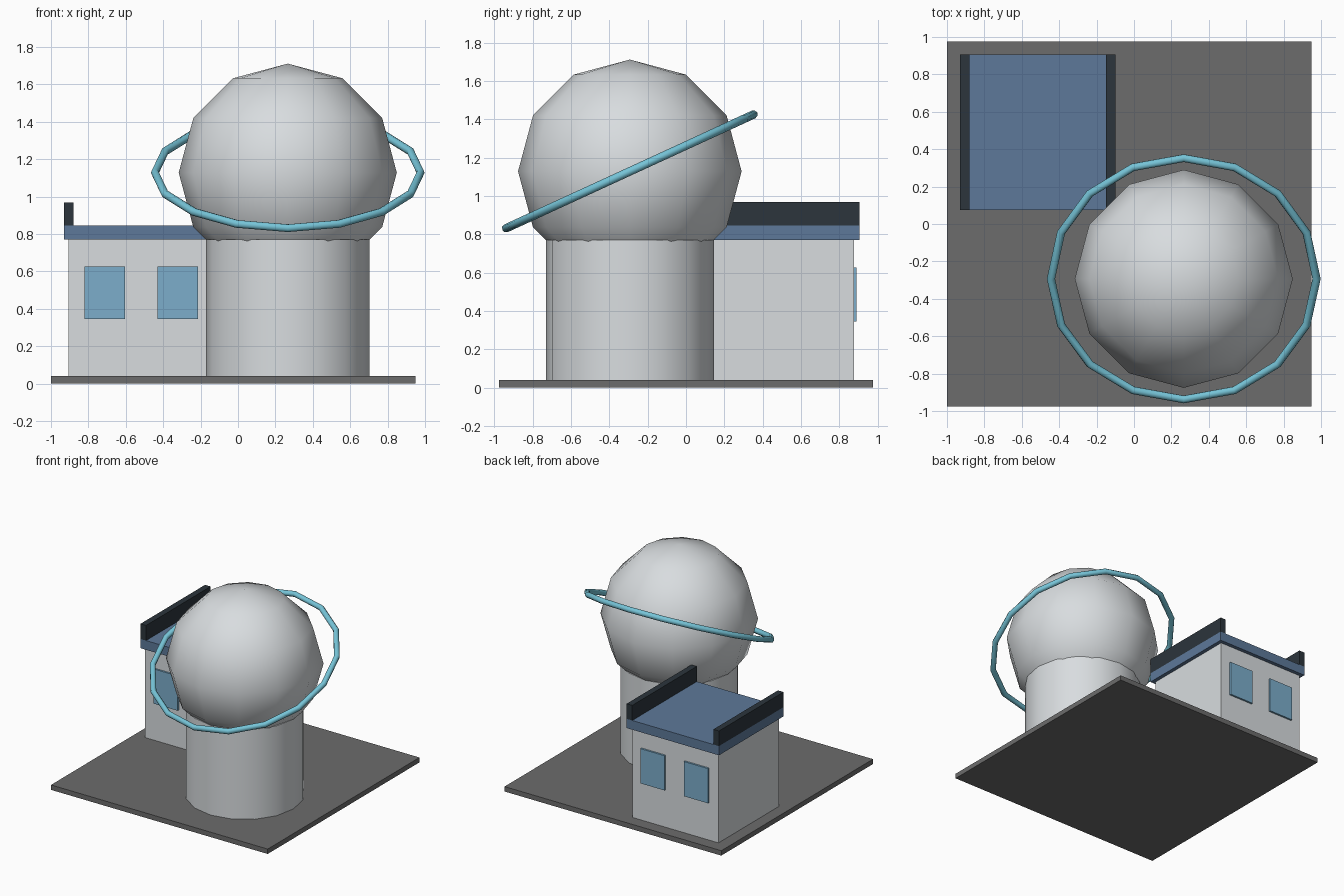
import bpy
import math
from mathutils import Matrix

if "Cube" in bpy.data.objects:
    bpy.data.objects.remove(bpy.data.objects["Cube"])


def material(name, rgb):
    mat = bpy.data.materials.new(name)
    mat.use_nodes = True
    mat.diffuse_color = (*rgb, 1)
    mat.node_tree.nodes["Principled BSDF"].inputs["Base Color"].default_value = (*rgb, 1)
    return mat


WALL = material("pale grey wall", (0.69, 0.72, 0.74))
GROUND = material("dark grey paving", (0.15, 0.15, 0.15))
ROOF = material("slate blue roof", (0.11, 0.19, 0.32))
TRIM = material("charcoal trim", (0.025, 0.035, 0.045))
GLASS = material("blue glass", (0.20, 0.42, 0.60))
RING = material("light cyan ring", (0.18, 0.55, 0.68))


def finish(name, mat, smooth_angle=None):
    ob = bpy.context.object
    ob.name = name
    ob.data.materials.append(mat)
    if smooth_angle:
        bpy.ops.object.shade_smooth_by_angle(angle=math.radians(smooth_angle))
    return ob


def box(name, mat, x, y, z):
    """Box spanning the given (low, high) ranges."""
    bpy.ops.mesh.primitive_cube_add(size=1)
    ob = finish(name, mat)
    spans = (x, y, z)
    size = [b - a for a, b in spans]
    centre = [(a + b) / 2 for a, b in spans]
    ob.data.transform(Matrix.Translation(centre) @ Matrix.Diagonal((*size, 1)))
    return ob


# Ground slab
box("ground_slab", GROUND, (-1, 0.95), (-0.975, 0.975), (0, 0.04))

# House with flat roof and a parapet along each side
box("house_walls", WALL, (-0.905, -0.13), (0.1, 0.875), (0.04, 0.77))
box("house_roof", ROOF, (-0.93, -0.10), (0.075, 0.905), (0.77, 0.845))
for side, x in (("right", -0.93), ("left", -0.15)):
    box(f"parapet_{side}", TRIM, (x, x + 0.05), (0.075, 0.905), (0.845, 0.968))

# Windows on the front and back walls
for wall, y in (("front", 0.085), ("back", 0.865)):
    for side, x in (("right", -0.82), ("left", -0.43)):
        box(f"window_{wall}_{side}", GLASS, (x, x + 0.217), (y, y + 0.025), (0.345, 0.627))

# Round tower and dome
CX, CY, CZ = 0.266, -0.293, 1.128
bpy.ops.mesh.primitive_cylinder_add(vertices=16, radius=0.438, depth=0.73,
                                    location=(CX, CY, 0.405))
finish("tower", WALL, 40)
bpy.ops.mesh.primitive_uv_sphere_add(segments=12, ring_count=6, radius=0.583,
                                     location=(CX, CY, CZ))
finish("dome", WALL, 60)

# Tilted ring around the dome
bpy.ops.mesh.primitive_torus_add(major_segments=16, minor_segments=8,
                                 major_radius=0.71, minor_radius=0.022,
                                 location=(CX, CY, CZ),
                                 rotation=(math.radians(24.7), 0, 0))
finish("ring", RING, 50)
